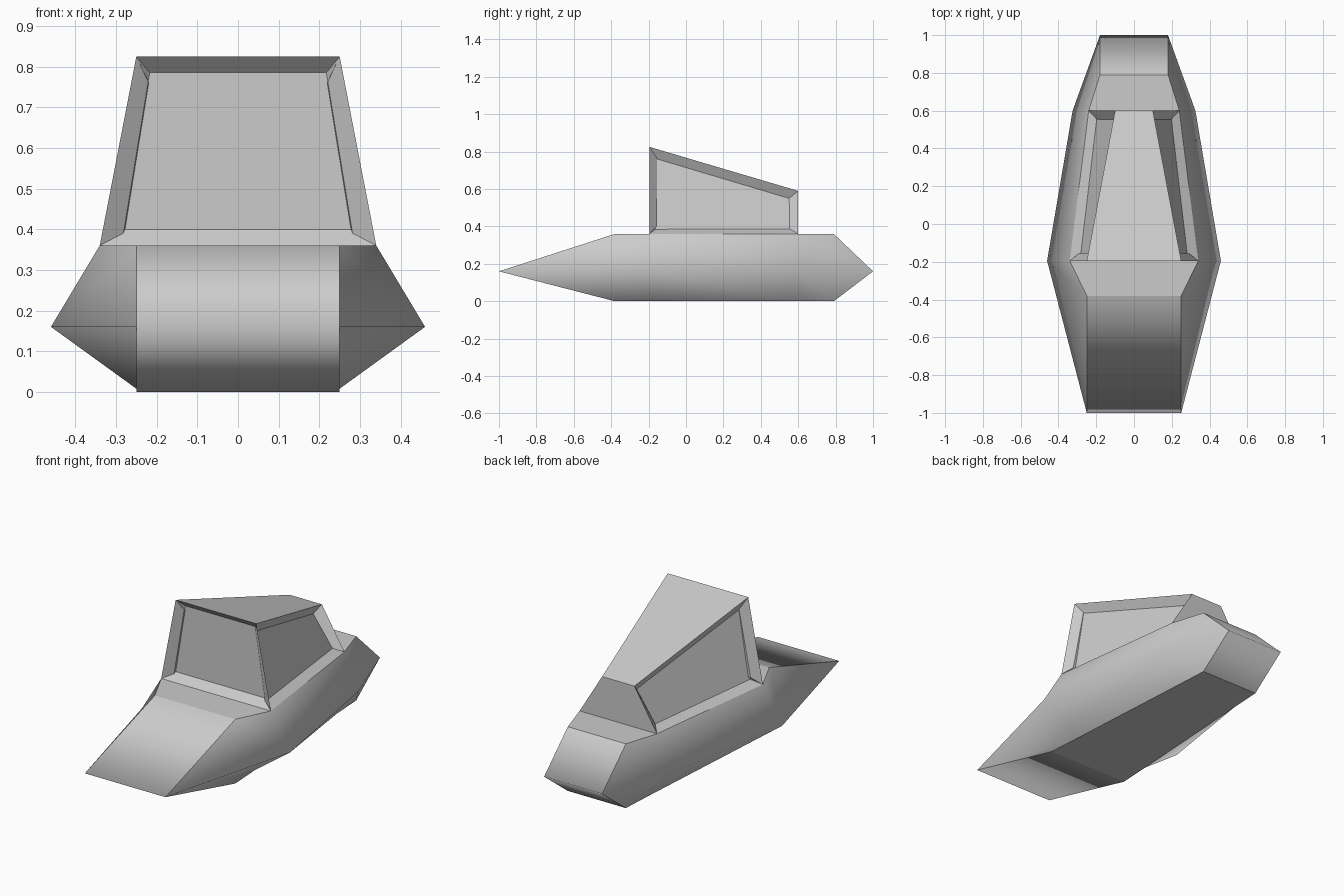
import bpy
import bmesh

if "Cube" in bpy.data.objects:
    bpy.data.objects.remove(bpy.data.objects["Cube"], do_unlink=True)

grey = bpy.data.materials.new("plain grey")
grey.use_nodes = True
grey.diffuse_color = (0.6, 0.6, 0.6, 1)
grey.node_tree.nodes["Principled BSDF"].inputs["Base Color"].default_value = (0.6, 0.6, 0.6, 1)


def finish(bm, name):
    """Turn a bmesh into a grey object."""
    bmesh.ops.recalc_face_normals(bm, faces=bm.faces)
    mesh = bpy.data.meshes.new(name)
    bm.to_mesh(mesh)
    bm.free()
    mesh.materials.append(grey)
    obj = bpy.data.objects.new(name, mesh)
    bpy.context.collection.objects.link(obj)
    return obj


def mirrored_line(bm, points):
    """Matching rows of vertices on the left (+x) and right (-x)."""
    return [[bm.verts.new((s * x, y, z)) for x, y, z in points] for s in (1, -1)]


# Hull: deck, widest line and keel, each from nose to stern
DECK, MID = 0.36, 0.16
bm = bmesh.new()
deck = mirrored_line(bm, [(0.25, -0.38, DECK), (0.34, -0.195, DECK), (0.24, 0.6, DECK), (0.18, 0.79, DECK)])
waist = mirrored_line(bm, [(0.25, -1, MID), (0.46, -0.195, MID), (0.325, 0.6, MID), (0.18, 1, MID)])
keel = mirrored_line(bm, [(0.25, -0.38, 0), (0.239, -0.195, 0), (0.191, 0.6, 0), (0.18, 0.79, 0)])
group = {}


def strip(a, b, name):
    """Quads between two vertex rows, remembered as one smooth panel."""
    for i in range(len(a) - 1):
        group[bm.faces.new((a[i], a[i + 1], b[i + 1], b[i]))] = name


strip(deck[0], deck[1], "deck")
strip(keel[0], keel[1], "keel")
for side in (0, 1):
    strip(deck[side], waist[side], "side%d" % side)
    strip(waist[side], keel[side], "side%d" % side)
for end, name in ((0, "nose"), (-1, "stern")):
    rows = [[row[side][end] for row in (deck, waist, keel)] for side in (0, 1)]
    strip(rows[0], rows[1], name)

# Creases only where the panels meet
for f in bm.faces:
    f.smooth = True
for e in bm.edges:
    e.smooth = len({group[f] for f in e.link_faces}) == 1
finish(bm, "hull")

# Cabin: tapered block with a sloping roof
bm = bmesh.new()
base = mirrored_line(bm, [(0.34, -0.195, DECK), (0.24, 0.6, DECK)])
roof = mirrored_line(bm, [(0.25, -0.195, 0.825), (0.1, 0.6, 0.59)])
bm.faces.new((roof[0][0], roof[0][1], roof[1][1], roof[1][0]))
bm.faces.new((base[0][1], base[1][1], roof[1][1], roof[0][1]))
windows = [bm.faces.new((base[1][0], base[0][0], roof[0][0], roof[1][0]))]
for s in (0, 1):
    windows.append(bm.faces.new((base[s][0], base[s][1], roof[s][1], roof[s][0])))
bmesh.ops.recalc_face_normals(bm, faces=bm.faces)
bm.normal_update()
if windows[0].normal.y > 0:
    bmesh.ops.reverse_faces(bm, faces=bm.faces)

# Windows sunk into the front and both sides
for w in windows:
    bmesh.ops.inset_individual(bm, faces=[w], thickness=0.04, depth=-0.04, use_even_offset=True)
cabin = finish(bm, "cabin")
bpy.ops.object.select_all(action="DESELECT")
cabin.select_set(True)
bpy.context.view_layer.objects.active = cabin
bpy.ops.object.shade_smooth_by_angle()
